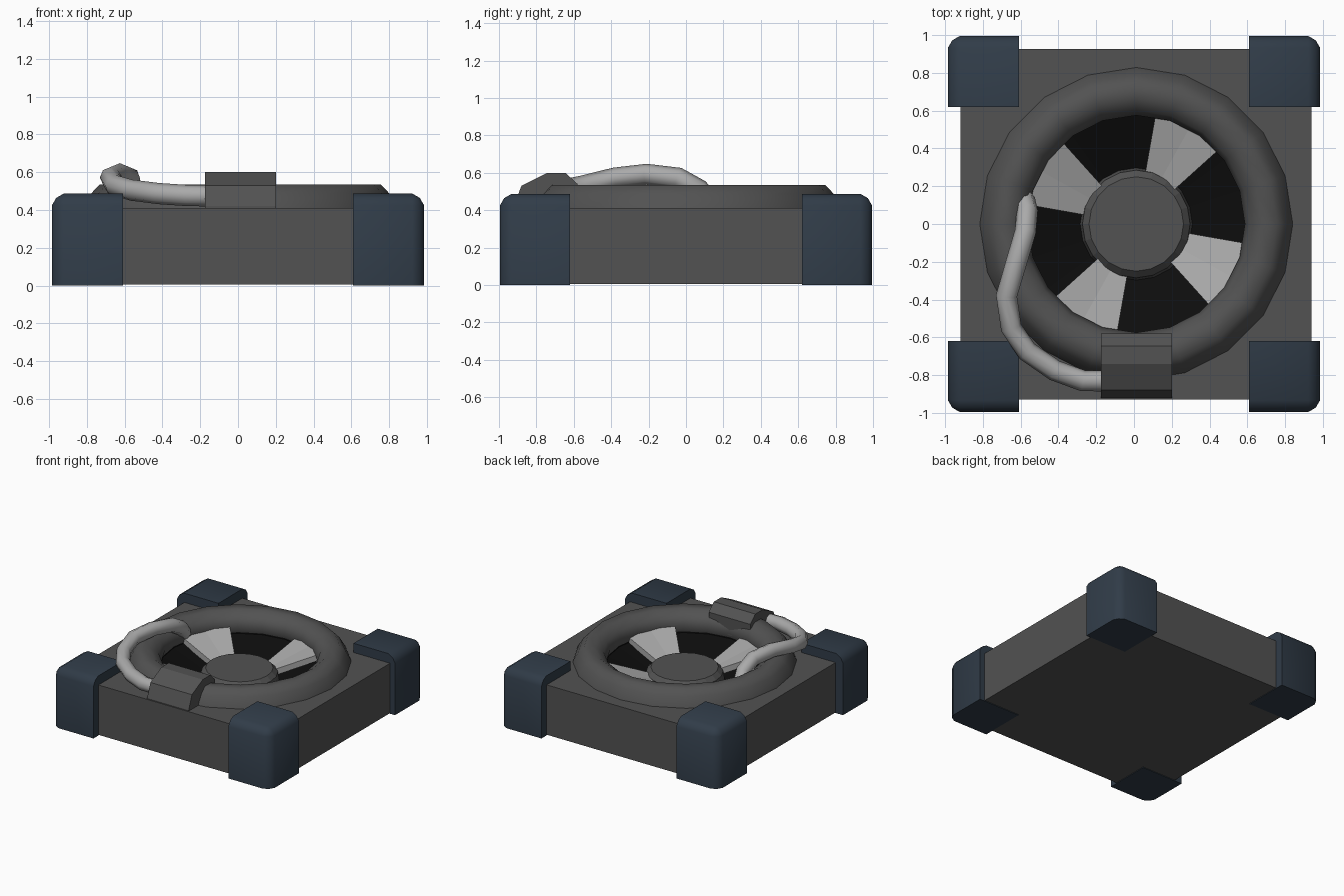
import bpy, bmesh, math
from mathutils import Vector

if "Cube" in bpy.data.objects:
    bpy.data.objects.remove(bpy.data.objects["Cube"])


def material(name, rgb):
    m = bpy.data.materials.new(name)
    m.diffuse_color = (*rgb, 1)
    m.use_nodes = True
    m.node_tree.nodes["Principled BSDF"].inputs["Base Color"].default_value = m.diffuse_color
    return m


DARK = material("dark_grey", (0.085, 0.085, 0.085))
LIGHT = material("light_grey", (0.4, 0.4, 0.4))
BLACK = material("black", (0.004, 0.004, 0.004))
NAVY = material("navy", (0.03, 0.045, 0.065))
CX = 0.012  # fan axis


def finish(name, bm, mat, smooth=None):
    bmesh.ops.recalc_face_normals(bm, faces=bm.faces)
    me = bpy.data.meshes.new(name)
    bm.to_mesh(me)
    bm.free()
    me.materials.append(mat)
    ob = bpy.data.objects.new(name, me)
    bpy.context.collection.objects.link(ob)
    if smooth:
        bpy.ops.object.select_all(action='DESELECT')
        ob.select_set(True)
        bpy.context.view_layer.objects.active = ob
        bpy.ops.object.shade_smooth_by_angle(angle=math.radians(smooth))
    return ob


def box(bm, lo, hi):
    vs = bmesh.ops.create_cube(bm, size=1)["verts"]
    for v in vs:
        v.co = [l + (c + 0.5) * (h - l) for l, h, c in zip(lo, hi, v.co)]


def lathe(name, profile, sides, mat, smooth=None, closed=False):
    bm = bmesh.new()
    rings = []
    for r, z in profile:
        rings.append([bm.verts.new((CX + r * math.cos(a), r * math.sin(a), z))
                      for a in (2 * math.pi * i / sides for i in range(sides))])
    pairs = list(zip(rings, rings[1:]))
    for a, b in pairs:
        for i in range(sides):
            j = (i + 1) % sides
            bm.faces.new((a[i], a[j], b[j], b[i]))
    if closed:
        bm.faces.new(rings[-1])
    return finish(name, bm, mat, smooth)


# base slab with a round well cut into the top
bm = bmesh.new()
box(bm, (-0.918, -0.93, 0.005), (0.94, 0.927, 0.412))
base = finish("base", bm, DARK)
bm = bmesh.new()
bmesh.ops.create_cone(bm, cap_ends=True, segments=20, radius1=0.64, radius2=0.64, depth=0.4)
bmesh.ops.translate(bm, verts=bm.verts, vec=(CX, 0, 0.4))
cutter = finish("well_cutter", bm, DARK)
cut = base.modifiers.new("well", 'BOOLEAN')
cut.operation, cut.object, cut.solver = 'DIFFERENCE', cutter, 'EXACT'
bpy.context.view_layer.update()
me = bpy.data.meshes.new_from_object(base.evaluated_get(bpy.context.evaluated_depsgraph_get()))
base.modifiers.clear()
base.data = me
bpy.data.objects.remove(cutter)

# corner bumpers, outer edges bevelled
for sx, nx in ((-1, "left"), (1, "right")):
    for sy, ny in ((-1, "front"), (1, "back")):
        bm = bmesh.new()
        box(bm, (0.61, 0.62, 0), (0.985, 0.995, 0.487))
        edges = []
        for e in bm.edges:
            m = (e.verts[0].co + e.verts[1].co) / 2
            if (m.x > 0.98) + (m.y > 0.99) + (m.z > 0.48) == 2:
                edges.append(e)
        bmesh.ops.bevel(bm, geom=edges, offset=0.062, segments=2, profile=0.4,
                        affect='EDGES')
        for v in bm.verts:
            v.co.x *= sx
            v.co.y *= sy
        finish(f"corner_{ny}_{nx}", bm, NAVY, 40)

# raised rim around the fan
lathe("fan_rim", [(0.832, 0.40), (0.825, 0.425), (0.787, 0.49), (0.745, 0.535),
                  (0.665, 0.535), (0.60, 0.49), (0.575, 0.43), (0.59, 0.38)],
      20, DARK, 60)

# black funnel below the blades, and the hub
lathe("fan_well", [(0.60, 0.45), (0.59, 0.37), (0.28, 0.25)], 20, BLACK, closed=True)
lathe("fan_hub", [(0.30, 0.24), (0.285, 0.33), (0.25, 0.365)], 20, DARK, closed=True)

# four dished, slightly pitched blades
for k in range(4):
    bm = bmesh.new()
    layers = []
    for dz in (0, -0.05):
        rows = []
        for r, z in ((0.27, 0.325), (0.60, 0.43)):
            row = []
            for s in (-1, 0, 1):
                a = math.radians(61 + 90 * k + 19 * s)
                row.append(bm.verts.new((CX + r * math.cos(a), r * math.sin(a),
                                         z + dz - 0.012 * s)))
            rows.append(row)
        layers.append(rows)
        for i in range(2):
            bm.faces.new((rows[0][i], rows[0][i + 1], rows[1][i + 1], rows[1][i]))
    top, low = ([l[0] + l[1][::-1] for l in layers])
    for i in range(6):
        j = (i + 1) % 6
        bm.faces.new((top[i], top[j], low[j], low[i]))
    finish(f"fan_blade_{k + 1}", bm, LIGHT)

# connector block on the front of the rim
bm = bmesh.new()
side = [(-0.922, 0.40), (-0.922, 0.42), (-0.88, 0.53), (-0.74, 0.60),
        (-0.645, 0.60), (-0.58, 0.54), (-0.58, 0.40)]
face = bm.faces.new([bm.verts.new((-0.175, y, z)) for y, z in side])
ext = bmesh.ops.extrude_face_region(bm, geom=[face], use_keep_orig=True)
for v in ext["geom"]:
    if isinstance(v, bmesh.types.BMVert):
        v.co.x = 0.2
finish("connector_block", bm, DARK)

# cable from the block over the rim into the fan
path = [(-0.15, -0.83, 0.475), (-0.27, -0.83, 0.477), (-0.42, -0.775, 0.487),
        (-0.565, -0.675, 0.505), (-0.65, -0.55, 0.53), (-0.675, -0.38, 0.572),
        (-0.625, -0.21, 0.592), (-0.575, -0.04, 0.572), (-0.565, 0.07, 0.51),
        (-0.58, 0.13, 0.44)]
pts = [Vector(p) for p in path]
bm = bmesh.new()
rings = []
for i, p in enumerate(pts):
    t = (pts[min(i + 1, len(pts) - 1)] - pts[max(i - 1, 0)]).normalized()
    u = t.cross(Vector((0, 0, 1))).normalized()
    w = u.cross(t)
    rings.append([bm.verts.new(p + 0.056 * (u * math.cos(a) + w * math.sin(a)))
                  for a in (math.pi * k / 4 for k in range(8))])
for a, b in zip(rings, rings[1:]):
    for i in range(8):
        j = (i + 1) % 8
        bm.faces.new((a[i], a[j], b[j], b[i]))
bm.faces.new(rings[0])
bm.faces.new(rings[-1])
finish("cable", bm, LIGHT, 60)
